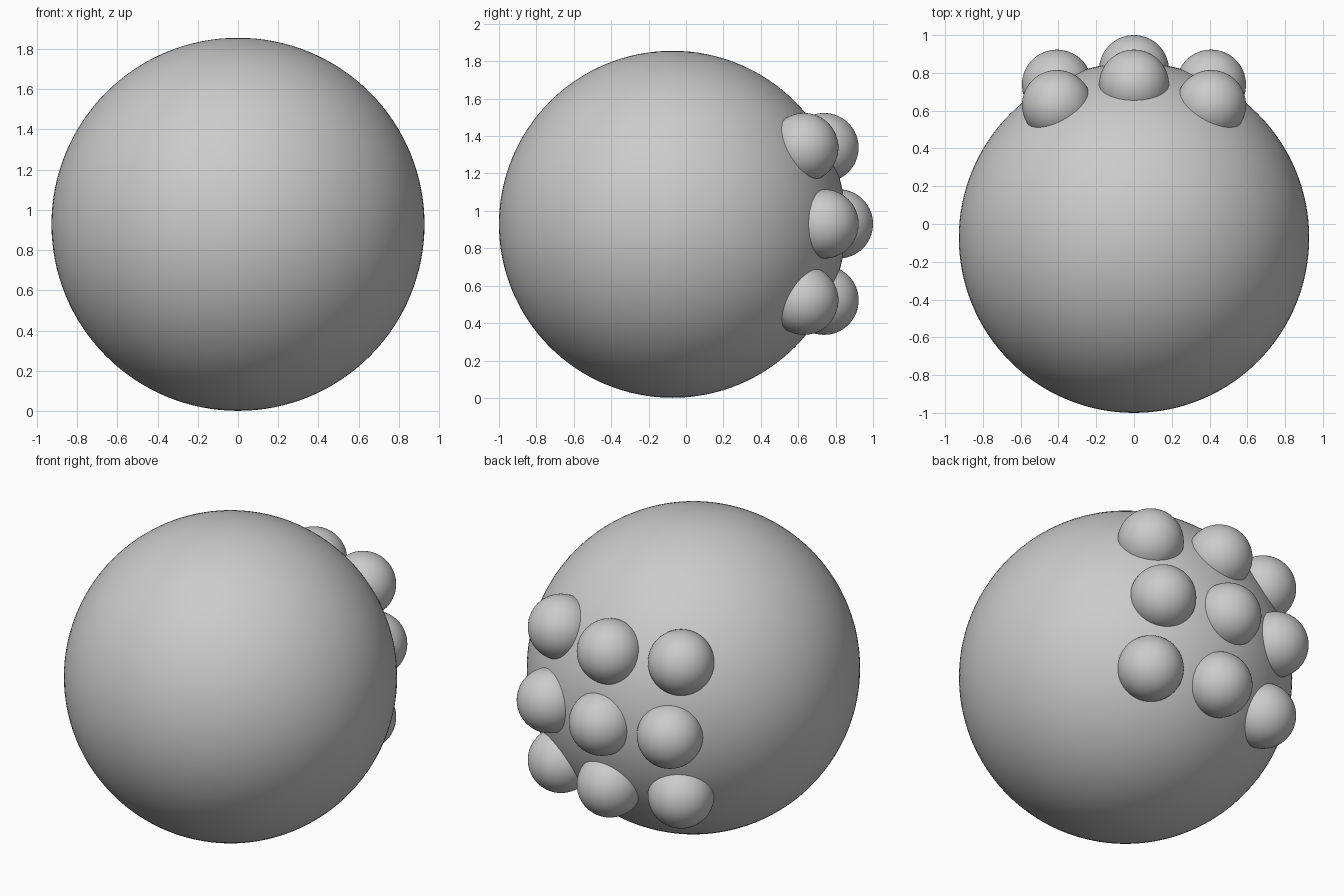
import bpy

if "Cube" in bpy.data.objects:
    bpy.data.objects.remove(bpy.data.objects["Cube"])

R, CY = 0.9275, -0.0725   # main ball radius and depth offset
r, STEP = 0.185, 0.408    # knob radius and grid spacing


def ball(name, loc, radius, seg, rings):
    bpy.ops.mesh.primitive_uv_sphere_add(
        segments=seg, ring_count=rings, radius=radius, location=loc)
    ob = bpy.context.object
    ob.name = name
    bpy.ops.object.shade_smooth()
    return ob


# Main body
ball("body_ball", (0, CY, R + 0.001), R, 128, 64)

# 3 x 3 grid of knobs on the back, following the curve of the body
depth = {0: 0.815, 1: 0.738, 2: 0.63}
for i in (-1, 0, 1):
    for k in (-1, 0, 1):
        y = depth[abs(i) + abs(k)]
        ball(f"knob_{i + 2}_{k + 2}", (i * STEP, y, R + 0.003 + k * STEP), r, 64, 32)
